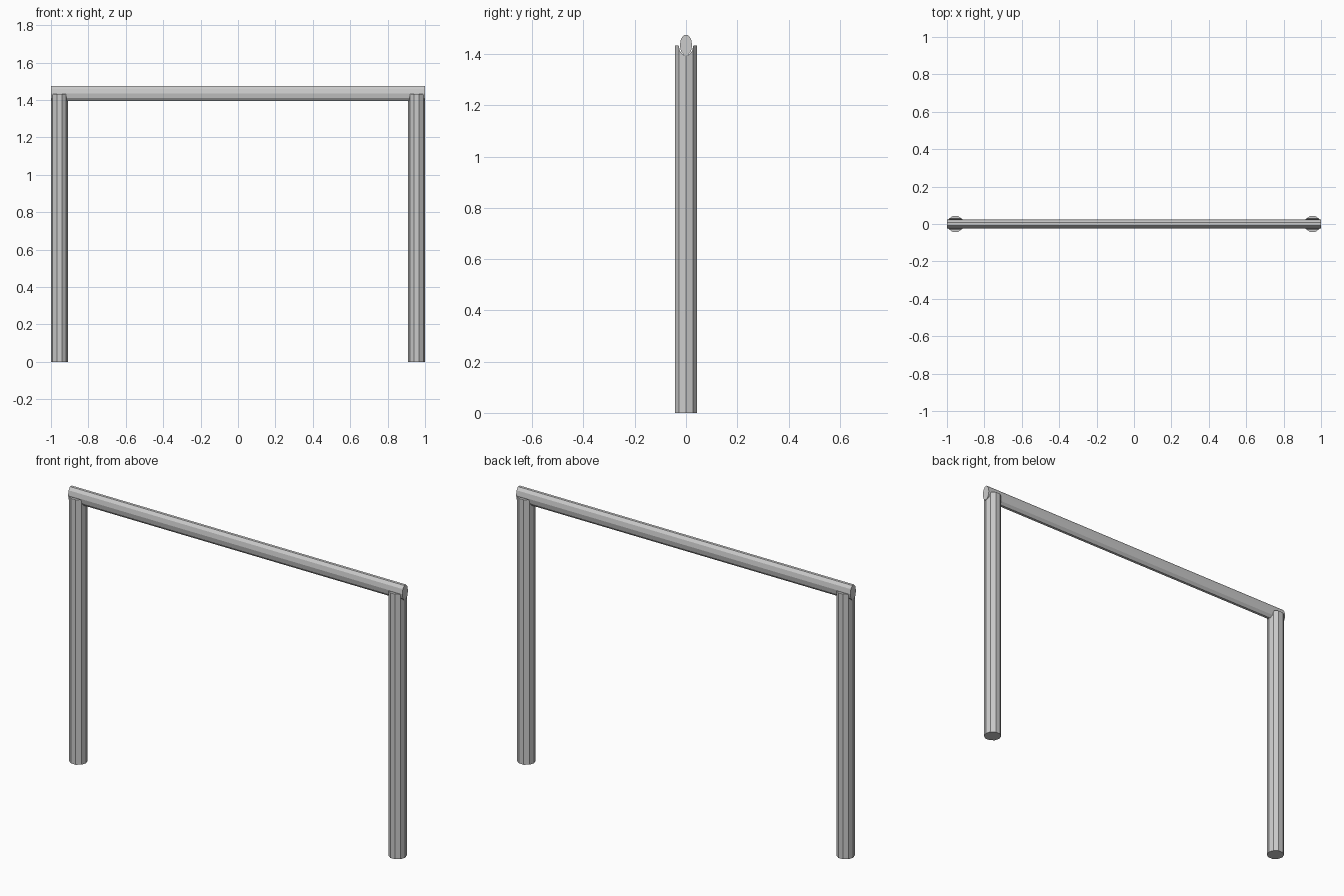
import bpy
from math import radians, cos, pi

if "Cube" in bpy.data.objects:
    bpy.data.objects.remove(bpy.data.objects["Cube"])

SIDES = 10
BEAM_Z = 1.435


def cylinder(name, radius, depth, location, rotation=(0, 0, 0), scale=(1, 1, 1)):
    bpy.ops.mesh.primitive_cylinder_add(vertices=SIDES, radius=radius, depth=depth,
                                        location=location)
    ob = bpy.context.object
    ob.name = name
    ob.rotation_euler = rotation
    ob.scale = scale
    return ob


def rail(name, half_width, half_height, length):
    # oval prism along x, with a flat facet on top and bottom
    ob = cylinder(name, 1, length, (0, 0, BEAM_Z), (0, radians(90), 0),
                  (half_height, half_width, 1))
    for v in ob.data.vertices:
        # turn the ring so that vertices sit at the widest points
        v.co.x, v.co.y = -v.co.y, v.co.x
    # the default ring has a vertex on local y: move it onto the width axis
    ring = [(v.co.x, v.co.y) for v in ob.data.vertices]
    if max(abs(p[1]) for p in ring) < 0.999:
        for v in ob.data.vertices:
            v.co.x, v.co.y = -v.co.y, v.co.x
    return ob


# top crossbar
flat = cos(pi / 10)
rail("crossbar", 0.024, 0.04 / flat, 2.0)

# saddle cutter, a little wider than the crossbar
cutter = rail("saddle_cutter", 0.029, 0.04 / flat, 2.2)
cutter.hide_render = True
cutter.hide_viewport = False

# two uprights notched to carry the crossbar
for side, name in ((-1, "left_post"), (1, "right_post")):
    post = cylinder(name, 0.045, 1.433, (side * 0.955, 0, 1.433 / 2),
                    (0, 0, radians(90)))
    mod = post.modifiers.new("saddle", 'BOOLEAN')
    mod.operation = 'DIFFERENCE'
    mod.solver = 'EXACT'
    mod.object = cutter
    bpy.context.view_layer.objects.active = post
    bpy.ops.object.modifier_apply(modifier=mod.name)

bpy.data.objects.remove(cutter, do_unlink=True)
